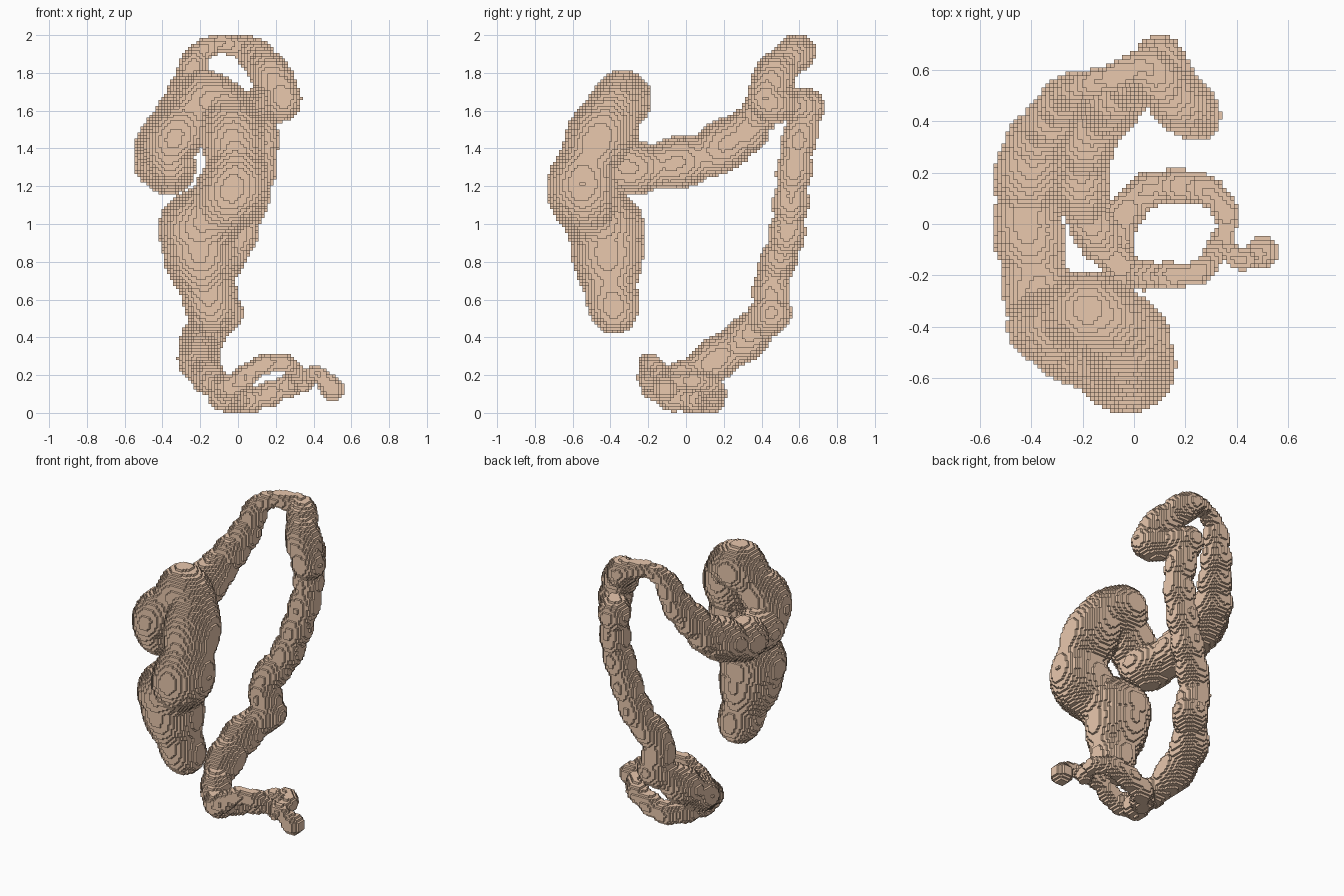
import bpy, bmesh, math
from mathutils import Vector

if "Cube" in bpy.data.objects:
    bpy.data.objects.remove(bpy.data.objects["Cube"])

H = 2 / 128          # size of the small cubes that step the surface

# Each part: radius at start, middle, end, then its path.
# A path continues from the end of the part before it.
PARTS = {
    "lower_ascending_bowel": ((.115, .17, .19), (
        (-.14, -.38, .54), (-.19, -.41, .75), (-.22, -.42, .97))),
    "upper_ascending_bowel": ((.19, .165, .145), (
        (-.02, -.55, 1.21), (-.06, -.4, 1.58), (-.18, -.335, 1.66))),
    "transverse_bowel": ((.14, .133, .125), (
        (-.35, -.40, 1.43), (-.36, -.32, 1.30), (-.42, .06, 1.35), (-.38, .32, 1.49))),
    "narrow_bend": ((.11, .075, .035), (
        (-.27, .48, 1.72), (-.21, .53, 1.9), (-.09, .57, 1.96))),
    "upper_bend": ((.045, .105, .09), (
        (.05, .61, 1.92), (.14, .5, 1.83), (.24, .42, 1.66), (.1, .64, 1.62))),
    "descending_bowel": ((.085, .092, .095), (
        (.12, .58, 1.34), (0, .53, .92), (-.11, .46, .73), (-.08, .45, .53))),
    "lower_descending_bowel": ((.1, .113, .075), (
        (-.19, .31, .39), (-.2, .1, .25), (-.13, -.07, .16))),
    "lower_front_loop": ((.075, .05, .042), (
        (-.03, -.18, .14), (.12, -.2, .25), (.26, -.18, .26), (.34, -.07, .16))),
    "lower_back_loop": ((.035, .064, .075), (
        (.36, .03, .17), (.28, .13, .15), (.08, .14, .07), (-.03, .05, .07),
        (-.08, -.08, .09))),
    "end_piece": ((.045, .034, .062), (
        (.34, -.07, .15), (.41, -.14, .21), (.5, -.11, .125))),
}


def spline(pts, steps=16):
    """Smooth path through the points, with its progress from 0 to 1."""
    v = [pts[0]] + pts + [pts[-1]]
    n = len(pts) - 1
    for s in range(n * steps + 1):
        i = min(s // steps, n - 1)
        t = s / steps - i
        a, b, c, d = v[i:i + 4]
        yield s / (n * steps), .5 * (
            2 * b + (c - a) * t + (2 * a - 5 * b + 4 * c - d) * t * t
            + (3 * b - a - 3 * c + d) * t ** 3)


def fill(name, p, r):
    """Fill the cubes inside a ball."""
    x, y, z = p
    lo = [math.floor((c - r) / H) for c in p]
    hi = [math.ceil((c + r) / H) for c in p]
    for i in range(lo[0], hi[0] + 1):
        dx = ((i + .5) * H - x) ** 2
        for j in range(lo[1], hi[1] + 1):
            dy = dx + ((j + .5) * H - y) ** 2
            if dy > r * r:
                continue
            for k in range(max(0, lo[2]), min(127, hi[2]) + 1):
                if dy + ((k + .5) * H - z) ** 2 <= r * r:
                    owner.setdefault((i, j, k), name)


# Sweep a ball along each path, with pouch-like swellings
owner = {}
end = None
for name, (radii, path) in PARTS.items():
    pts = [Vector(p) for p in path]
    if end and name != "end_piece":
        pts.insert(0, end)
    end = pts[-1]
    dist, last = 0, pts[0]
    for t, p in spline(pts):
        dist += (p - last).length
        last = p
        r0, rm, r1 = radii
        r = r0 + (rm - r0) * 2 * t if t < .5 else rm + (r1 - rm) * (2 * t - 1)
        r *= 1 + .08 * math.cos(dist * 2 * math.pi / max(.12, rm * 1.9))
        fill(name, p, r)

mat = bpy.data.materials.new("tan_tissue")
mat.diffuse_color = (.82, .58, .42, 1)
mat.use_nodes = True
mat.node_tree.nodes["Principled BSDF"].inputs["Base Color"].default_value = mat.diffuse_color

# The six sides of a cube: outward direction and corner loop
SIDES = []
for ax in range(3):
    for s in (0, 1):
        loop = []
        for a, b in ((0, 0), (1, 0), (1, 1), (0, 1)):
            c = [0, 0, 0]
            c[ax], c[(ax + 1) % 3], c[(ax + 2) % 3] = s, a, b
            loop.append(c)
        n = [0, 0, 0]
        n[ax] = 2 * s - 1
        SIDES.append((n, loop if s else loop[::-1]))

# Build the stepped outer surface of each part
for name in PARTS:
    bm, verts = bmesh.new(), {}
    for (i, j, k), o in owner.items():
        if o != name:
            continue
        for n, loop in SIDES:
            if (i + n[0], j + n[1], k + n[2]) in owner:
                continue
            face = []
            for a, b, c in loop:
                key = (i + a, j + b, k + c)
                if key not in verts:
                    verts[key] = bm.verts.new([q * H for q in key])
                face.append(verts[key])
            bm.faces.new(face)
    mesh = bpy.data.meshes.new(name)
    bm.to_mesh(mesh)
    bm.free()
    mesh.materials.append(mat)
    bpy.context.collection.objects.link(bpy.data.objects.new(name, mesh))
